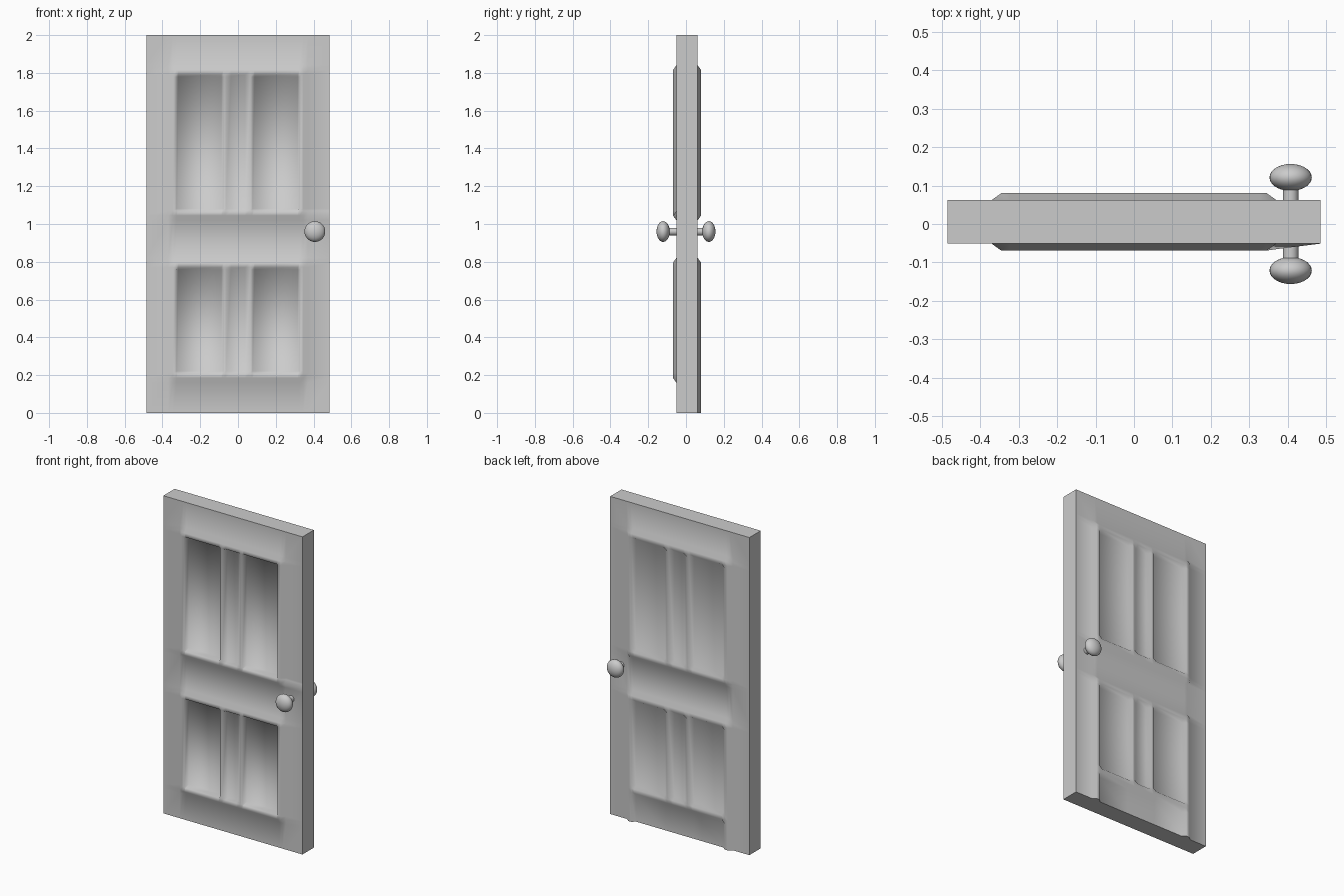
import bpy, bmesh, math

if "Cube" in bpy.data.objects:
    bpy.data.objects.remove(bpy.data.objects["Cube"])

FRONT, BACK = -0.051, 0.062     # slab faces
R = 0.018                       # raised moulding height


def finish(name, bm, angle):
    bmesh.ops.recalc_face_normals(bm, faces=bm.faces)
    me = bpy.data.meshes.new(name)
    bm.to_mesh(me)
    bm.free()
    ob = bpy.data.objects.new(name, me)
    bpy.context.collection.objects.link(ob)
    bpy.ops.object.select_all(action='DESELECT')
    ob.select_set(True)
    bpy.context.view_layer.objects.active = ob
    bpy.ops.object.shade_smooth_by_angle(angle=math.radians(angle))
    return ob


# Moulding profile across the door: 0 = slab, R = raised, 'p' = panel
def columns(back):
    w = .012 if back else 0             # softer inner slope on the back
    half = [(-.485, 0), (-.37, 0), (-.345, R), (-.325, R), (-.317 + w, 'p'),
            (-.088 - w, 'p'), (-.077, R), (-.064, R), (-.037, 0)]
    return half + [(-x, h) for x, h in reversed(half)]


# Profile up the door for one row of panels
def panel_row(z0, z1, w):
    return [(z0, 0), (z0 + .025, R), (z0 + .05, R), (z0 + .061 + w, 'p'),
            (z1 - .061 - w, 'p'), (z1 - .05, R), (z1 - .025, R), (z1, 0)]


def rows(back):
    w = .008 if back else 0
    return ([(0, 0)] + panel_row(.16, .82, w) + panel_row(1.02, 1.84, w)
            + [(2, 0)])


def height(x, hx, z, hz, back):
    if back and z <= .22 and hz != 'p' and .32 < abs(x) < .35:
        return R                        # back mouldings run to the floor
    if not back and x == .37 and abs(z - 1.045) < .001:
        return .8 * R                   # small flare beside the knob
    if hz == 'p':
        if hx == 'p':
            return 0 if back else -.015
        return hx
    return R if hz == R and abs(x) < .35 else 0


# Door slab: two moulded faces joined around the rim
bm = bmesh.new()
sides = []
for back in (False, True):
    grid = []
    cols = columns(back)
    for z, hz in rows(back):
        line = []
        for x, hx in cols:
            h = height(x, hx, z, hz, back)
            line.append(bm.verts.new((x, BACK + h if back else FRONT - h, z)))
        grid.append(line)
    for a, b in zip(grid, grid[1:]):
        for i in range(len(cols) - 1):
            bm.faces.new((a[i], a[i + 1], b[i + 1], b[i]))
    rim = (grid[0] + [g[-1] for g in grid[1:]] + grid[-1][-2::-1]
           + [g[0] for g in grid[-2:0:-1]])
    sides.append(rim)
f, b = sides
for i in range(len(f)):
    j = (i + 1) % len(f)
    bm.faces.new((f[i], f[j], b[j], b[i]))
finish("door_slab", bm, 80)


# Knob and stem on each face, revolved around y
def knob(name, face, centre):
    d = 1 if centre > face else -1
    n = 14
    bm = bmesh.new()
    stem = [bm.verts.new((.02, y, 0))
            for y in (face - d * .01, centre - d * .03)]
    bm.edges.new(stem)
    ball = [bm.verts.new((.055 * math.sin(math.pi * k / n),
                          centre - .035 * math.cos(math.pi * k / n), 0))
            for k in range(n + 1)]
    for p, q in zip(ball, ball[1:]):
        bm.edges.new((p, q))
    bmesh.ops.spin(bm, geom=bm.verts[:] + bm.edges[:], cent=(0, 0, 0),
                   axis=(0, 1, 0), angle=2 * math.pi, steps=28)
    bmesh.ops.remove_doubles(bm, verts=bm.verts, dist=1e-5)
    bmesh.ops.translate(bm, verts=bm.verts, vec=(.407, 0, .96))
    finish(name, bm, 40)


knob("front_knob", FRONT, -.121)
knob("back_knob", BACK, .121)
